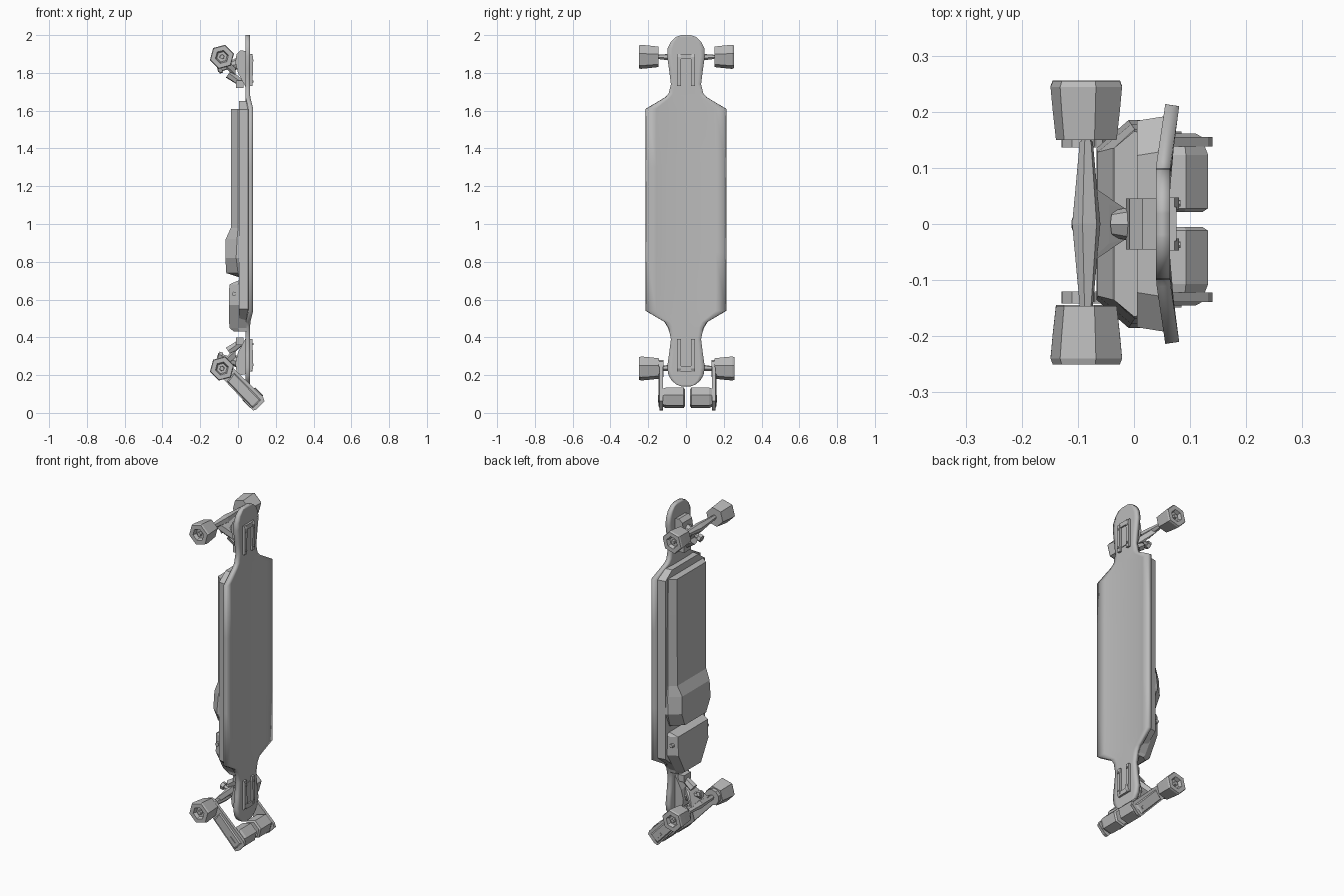
import bpy, bmesh
from math import cos, sin, pi, radians
from mathutils import Vector

cube = bpy.data.objects.get("Cube")
if cube:
    bpy.data.objects.remove(cube, do_unlink=True)

grey = bpy.data.materials.new("plain grey")
grey.use_nodes = True
COLOUR = (0.5, 0.5, 0.5, 1)
grey.diffuse_color = COLOUR
grey.node_tree.nodes["Principled BSDF"].inputs["Base Color"].default_value = COLOUR


def finish(name, bm):
    bmesh.ops.recalc_face_normals(bm, faces=bm.faces)
    mesh = bpy.data.meshes.new(name)
    bm.to_mesh(mesh)
    bm.free()
    mesh.materials.append(grey)
    obj = bpy.data.objects.new(name, mesh)
    bpy.context.collection.objects.link(obj)
    return obj


def loft(name, rings):
    """Skin a list of equal rings and cap both ends."""
    bm = bmesh.new()
    rows = [[bm.verts.new(p) for p in ring] for ring in rings]
    n = len(rows[0])
    for a, b in zip(rows, rows[1:]):
        for i in range(n):
            j = (i + 1) % n
            bm.faces.new((a[i], a[j], b[j], b[i]))
    bm.faces.new(rows[0])
    bm.faces.new(rows[-1])
    return finish(name, bm)


def hull(name, points):
    """Faceted chunk around a few corner points."""
    bm = bmesh.new()
    for p in points:
        bm.verts.new(p)
    bmesh.ops.convex_hull(bm, input=bm.verts)
    bmesh.ops.dissolve_limit(bm, angle_limit=radians(1), verts=bm.verts, edges=bm.edges)
    return finish(name, bm)


def box(name, x, y, z):
    return hull(name, [(a, b, c) for a in x for b in y for c in z])


def rod(name, start, end, r1, r2, sides=6):
    """Faceted bar between two points."""
    a, b = Vector(start), Vector(end)
    u = (b - a).normalized().orthogonal().normalized()
    v = (b - a).normalized().cross(u)
    angles = [2 * pi * i / sides for i in range(sides)]
    return loft(name, [[p + (u * cos(t) + v * sin(t)) * r for t in angles]
                       for p, r in ((a, r1), (b, r2))])


def turned(name, x, z, steps, sides=6, phase=radians(15)):
    """Faceted body around an axis along y; steps are (y, radius)."""
    angles = [phase + 2 * pi * i / sides for i in range(sides)]
    return loft(name, [[(x + r * cos(t), y, z + r * sin(t)) for t in angles] for y, r in steps])


# Deck: half widths by height, lifted along the long edges
outline = [(2.0, .025), (1.99, .055), (1.965, .08), (1.93, .097), (1.89, .1), (1.82, .09),
           (1.74, .08), (1.69, .092), (1.67, .11), (1.61, .21), (1.3, .21), (.85, .21), (.54, .21),
           (.48, .11), (.45, .092), (.39, .08), (.31, .09), (.24, .1), (.2, .093),
           (.17, .075), (.15, .05), (.14, .025)]
bm = bmesh.new()
rows = []
for z, w in outline:
    row = []
    for f in (-1, -.75, -.5, 0, .5, .75, 1):
        y = f * w
        row.append(bm.verts.new((.064 + max(0, abs(y) - .1) * .15, y, z)))
    rows.append(row)
for a, b in zip(rows, rows[1:]):
    for i in range(6):
        bm.faces.new((a[i], a[i + 1], b[i + 1], b[i]))
deck = finish("deck", bm)
if deck.data.polygons[0].normal.x < 0:
    deck.data.flip_normals()
solid = deck.modifiers.new("thickness", 'SOLIDIFY')
solid.thickness = .025
solid.offset = -1
bpy.context.view_layer.objects.active = deck
deck.select_set(True)
bpy.ops.object.shade_smooth_by_angle(angle=radians(30))
deck.select_set(False)


# Cases under the deck, as sections across the board
def section(z, lid, lid_w, base, base_w):
    half = [(.045, base_w), (base, base_w), (lid, lid_w)]
    return [(x, y, z) for x, y in half] + [(x, -y, z) for x, y in reversed(half)]


loft("case_base", [[(x, y, z) for x, y in ((.055, w), (.005, w - .008), (.005, .008 - w), (.055, -w))]
                   for z, w in ((1.65, .13), (1.605, .192), (.55, .192), (.48, .11), (.43, .07))])
loft("battery_case", [section(*s) for s in (
    (1.61, -.036, .135, .0, .165), (1.4, -.036, .135, .0, .168), (.98, -.038, .135, .0, .17),
    (.92, -.065, .128, -.005, .178), (.82, -.067, .135, -.01, .185),
    (.74, -.062, .1, .0, .15), (.72, .0, .09, .02, .13))])
loft("controller_case", [section(*s) for s in (
    (.7, .0, .15, .02, .17), (.68, -.046, .14, .0, .165), (.57, -.048, .14, .0, .17),
    (.45, -.046, .075, .0, .095), (.43, -.02, .07, .01, .09))])
for side in (-1, 1):
    rod("case_side_bolt", (-.02, side * .15, .63), (-.02, side * .17, .63), .012, .012)


# Trucks; d is the distance from the axle towards the middle of the board
def truck(end, axle_z, s, shift):
    def z(d):
        return axle_z - s * d
    ax = -.085
    # Axle and wheels
    rod(end + "_axle", (ax, -.235, axle_z), (ax, .235, axle_z), .01, .01)
    for side, label in ((1, "left"), (-1, "right")):
        turned(f"{end}_{label}_wheel", ax, axle_z, [(side * y + shift, r) for y, r in (
            (.148, .035), (.148, .056), (.2, .062), (.242, .066), (.252, .062),
            (.252, .036), (.232, .028))])
        turned(f"{end}_{label}_axle_nut", ax, axle_z,
               [(side * .225 + shift, .014), (side * .246 + shift, .012)])
        # Hanger arm tapering out to the wheel
        rod(f"{end}_{label}_hanger_arm", (ax, 0, z(.005)), (ax, side * .147, axle_z), .026, .012)
    # Hanger web reaching back to the pivot
    hull(end + "_hanger", [(ax - .008, y, z(d)) for y in (-.08, .08) for d in (-.012, .02)]
         + [(-.045, y, z(d)) for y in (-.035, .035) for d in (.03, .08)]
         + [(-.012, y, z(d)) for y in (-.025, .025) for d in (.06, .095)])
    # Kingpin, bushings and pivot
    rod(end + "_kingpin", (.02, 0, z(.03)), (-.108, 0, z(.07)), .013, .013)
    rod(end + "_kingpin_nut", (-.085, 0, z(.063)), (-.104, 0, z(.069)), .022, .022)
    rod(end + "_bushing", (.0, 0, z(.036)), (-.035, 0, z(.047)), .032, .024, 8)
    rod(end + "_pivot", (-.05, 0, z(.09)), (.025, 0, z(.145)), .026, .018)
    box(end + "_pivot_seat", (-.01, .03), (-.032, .032), (z(.125), z(.165)))
    # Base block under the deck
    hull(end + "_base_block", [(x, y, z(d)) for y in (-.045, .045) for x, d in (
        (.04, -.03), (.015, -.035), (-.008, -.015), (-.014, .03), (.0, .085), (.04, .16))])
    # Mounting frame on the deck surface
    for side in (-1, 1):
        hull(end + "_frame_rail", [(x, side * y, z(d)) for y in (.026, .047)
                                   for x, d in ((.06, -.015), (.072, -.015), (.08, .0),
                                                (.077, .155), (.06, .155))])
        for d in (.02, .13):
            rod(end + "_frame_bolt", (.07, side * .037, z(d)), (.083, side * .037, z(d)), .006, .006)
    box(end + "_frame_bridge", (.06, .076), (-.03, .03), (z(-.015), z(.012)))
    box(end + "_frame_insert", (.05, .068), (-.024, .024), (z(.012), z(.13)))


truck("upper", 1.885, 1, .002)
truck("lower", .235, -1, .004)

# Motor drive on the lower truck
MX, MZ, SHIFT = .078, .08, .008
for side, label in ((1, "left"), (-1, "right")):
    def at(y):
        return side * y + SHIFT
    turned(label + "_motor", MX, MZ, [(at(y), r) for y, r in (
        (.013, .045), (.02, .056), (.115, .056), (.13, .05))], phase=radians(-45))
    turned(label + "_pulley", -.085, .235, [(at(.128), .046), (at(.15), .046)], sides=10)
    # Drive arm running diagonally from axle to motor
    arm = [(-.125, .235), (-.085, .187), (.08, .012), (.1, .02), (.14, .062),
           (.132, .085), (-.02, .232), (-.07, .278)]
    hull(label + "_drive_arm", [(x, at(y), z) for x, z in arm for y in (.13, .147)])
    hull(label + "_arm_cover", [(x, at(.153), z) for x, z in (
        (-.05, .165), (.075, .035), (.11, .07), (-.02, .205))]
        + [(x, at(.14), z) for x, z in ((-.065, .17), (.08, .015), (.135, .065), (-.02, .22))])
    hull(label + "_tension_slot", [(x, at(y), z) for y in (.15, .157) for x, z in (
        (.045, .085), (.075, .055), (.085, .065), (.055, .095))])
